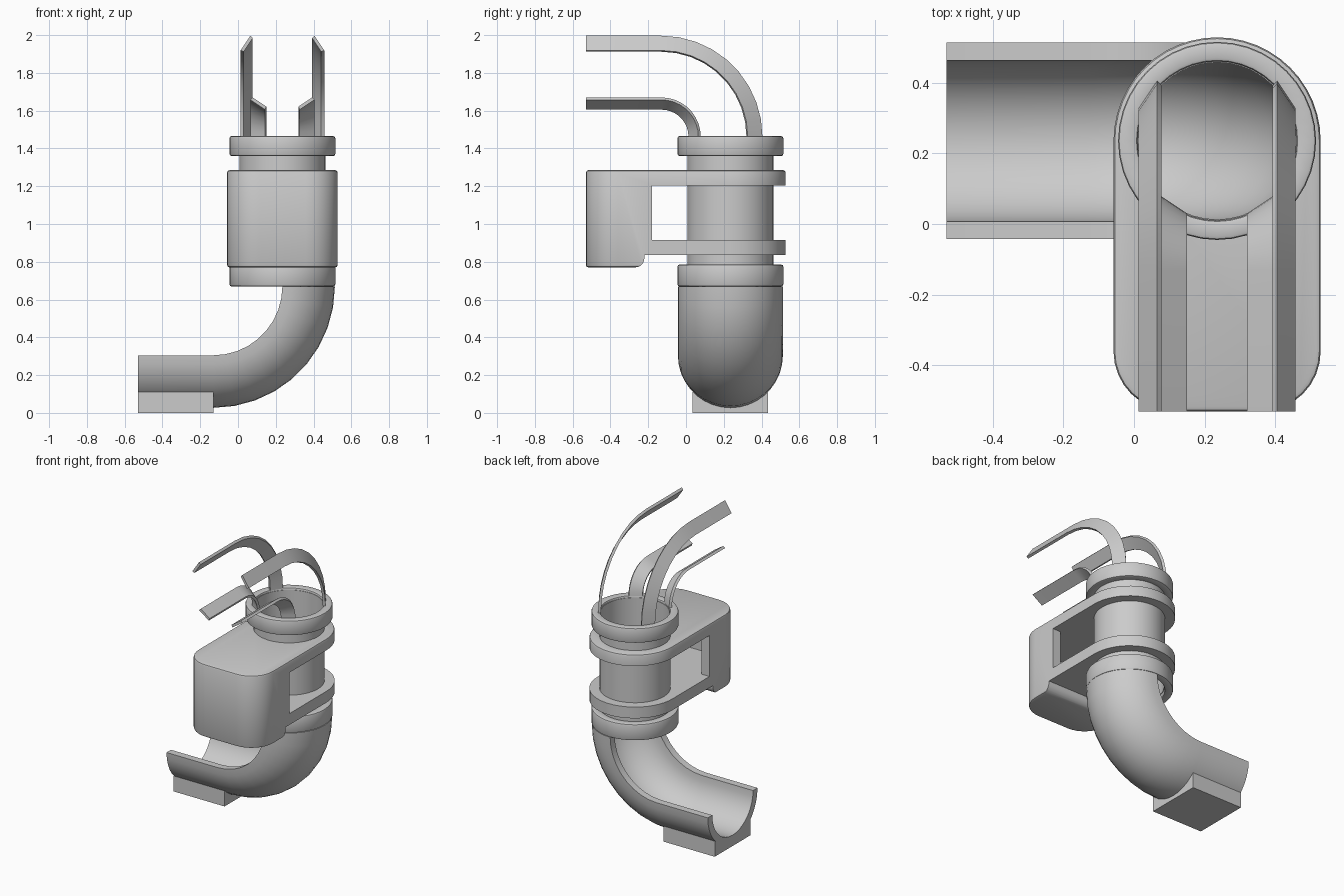
import bpy, bmesh
from math import sin, cos, radians, pi
from mathutils import Vector

AX = 0.235       # pipe axis in x and y
BEND = 0.365     # bend radius of the axis
HC = AX - BEND   # centre of both bends
END = -0.53      # open end of the bends

if "Cube" in bpy.data.objects:
    bpy.data.objects.remove(bpy.data.objects["Cube"])

grey = bpy.data.materials.new("plain grey")
grey.use_nodes = True
colour = (0.6, 0.6, 0.6, 1)
grey.diffuse_color = colour
grey.node_tree.nodes["Principled BSDF"].inputs["Base Color"].default_value = colour


def loft(name, rings, closed=False, bevel=0):
    """Skin a list of matching cross-sections."""
    bm = bmesh.new()
    loops = [[bm.verts.new(p) for p in ring] for ring in rings]
    pairs = list(zip(loops, loops[1:]))
    if closed:
        pairs.append((loops[-1], loops[0]))
    else:
        bm.faces.new(loops[0])
        bm.faces.new(loops[-1])
    for a, b in pairs:
        for i in range(len(a)):
            bm.faces.new((a[i - 1], a[i], b[i], b[i - 1]))
    bmesh.ops.recalc_face_normals(bm, faces=bm.faces)
    mesh = bpy.data.meshes.new(name)
    bm.to_mesh(mesh)
    bm.free()
    mesh.materials.append(grey)
    ob = bpy.data.objects.new(name, mesh)
    bpy.context.collection.objects.link(ob)
    bpy.ops.object.select_all(action='DESELECT')
    ob.select_set(True)
    bpy.context.view_layer.objects.active = ob
    if bevel:
        mod = ob.modifiers.new("soft edges", 'BEVEL')
        mod.width, mod.segments = bevel, 2
        mod.limit_method, mod.angle_limit = 'ANGLE', radians(50)
        bpy.ops.object.modifier_apply(modifier=mod.name)
    bpy.ops.object.shade_smooth_by_angle(angle=radians(32))
    return ob


def collar(name, inner, outer, z0, z1, bevel=0):
    """Hollow cylinder around the pipe axis."""
    rings = []
    for i in range(40):
        a = 2 * pi * i / 40
        rings.append([(AX + r * cos(a), AX + r * sin(a), z) for r, z in
                      ((inner, z0), (outer, z0), (outer, z1), (inner, z1))])
    return loft(name, rings, True, bevel)


def wall(r0, r1, t0, t1, steps):
    """Section of pipe wall; angles are measured from the outside of the bend."""
    ts = [radians(t0 + (t1 - t0) * i / steps) for i in range(steps + 1)]
    return ([(r1 * cos(t), r1 * sin(t)) for t in ts] +
            [(r0 * cos(t), r0 * sin(t)) for t in reversed(ts)])


def bent(name, section, z, way, along_x, steps=9):
    """Sweep a section round a quarter bend and a straight run."""
    rings = []
    for i in range(steps + 2):
        a = way * pi / 2 * min(i, steps) / steps
        shift = END - HC if i > steps else 0
        ring = []
        for u, v in section:
            h = HC + (BEND + u) * cos(a) + shift
            up = z + (BEND + u) * sin(a)
            ring.append((h, AX + v, up) if along_x else (AX + v, h, up))
        rings.append(ring)
    return loft(name, rings)


def prism(name, outline, axis, a, b, bevel=0):
    """Extrude a 2D outline along x or z."""
    put = (lambda p, t: (t, *p)) if axis == 'x' else (lambda p, t: (*p, t))
    return loft(name, [[put(p, t) for p in outline] for t in (a, b)], bevel=bevel)


def cut(target, cutter):
    mod = target.modifiers.new("cut", 'BOOLEAN')
    mod.object, mod.operation, mod.solver = cutter, 'DIFFERENCE', 'EXACT'
    bpy.context.view_layer.objects.active = target
    bpy.ops.object.modifier_apply(modifier=mod.name)
    bpy.data.objects.remove(cutter)


def arc(cx, cy, r, a0, a1, n):
    return [(cx + r * cos(radians(a0 + (a1 - a0) * i / n)),
             cy + r * sin(radians(a0 + (a1 - a0) * i / n))) for i in range(n + 1)]


# Upright pipe and its end collars
collar("neck_tube", 0.222, 0.228, 0.7, 1.45)
collar("upper_collar", 0.225, 0.28, 1.36, 1.465, 0.01)
collar("lower_collar", 0.225, 0.28, 0.67, 0.785, 0.01)

# Half-pipe elbow and the foot under its straight end
bent("elbow_trough", wall(0.228, 0.278, -90, 90, 18), 0.67, -1, True)
saddle = arc(AX, 0.305, 0.27, -43, -137, 12)
foot = [(AX - 0.2, 0), (AX + 0.2, 0), (AX + 0.2, 0.11)] + saddle[1:-1] + [(AX - 0.2, 0.11)]
prism("foot_block", foot, 'x', END, HC)

# Four wall strips curving forward over the top
for side, sign in (("left", 1), ("right", -1)):
    for level, t in (("upper", 45), ("lower", 135)):
        bent(f"{side}_{level}_strip",
             wall(0.222, 0.24, sign * t, sign * (t + 22.5), 1), 1.462, 1, False)

# Clamp housing: rounded body, then window, cavity, step and bore
R, C = 0.293, 0.17
body = (arc(AX, AX, R, 0, 180, 24) +
        arc(AX - R + C, END + C, C, 180, 270, 8) +
        arc(AX + R - C, END + C, C, 270, 360, 8))
housing = prism("clamp_housing", body, 'z', 0.77, 1.285, 0.013)
window = [(-0.18, 0.915), (0.8, 0.915), (0.8, 1.205), (-0.18, 1.205)]
cut(housing, prism("window_cutter", window, 'x', -0.4, 0.9))
cavity = [(-0.47, 0.915), (-0.1, 0.915), (-0.1, 1.205), (-0.47, 1.205)]
cut(housing, prism("cavity_cutter", cavity, 'x', AX - 0.23, AX + 0.23))
step = [(0.8, 0.7), (0.8, 0.835), (-0.22, 0.835)] + arc(-0.27, 0.82, 0.05, 0, -90, 5) + [(-0.27, 0.7)]
cut(housing, prism("step_cutter", step, 'x', -0.4, 0.9))
cut(housing, prism("bore_cutter", arc(AX, AX, 0.225, 0, 351, 39), 'z', 0.6, 1.5))
housing.select_set(True)
bpy.context.view_layer.objects.active = housing
bpy.ops.object.shade_smooth_by_angle(angle=radians(32))
